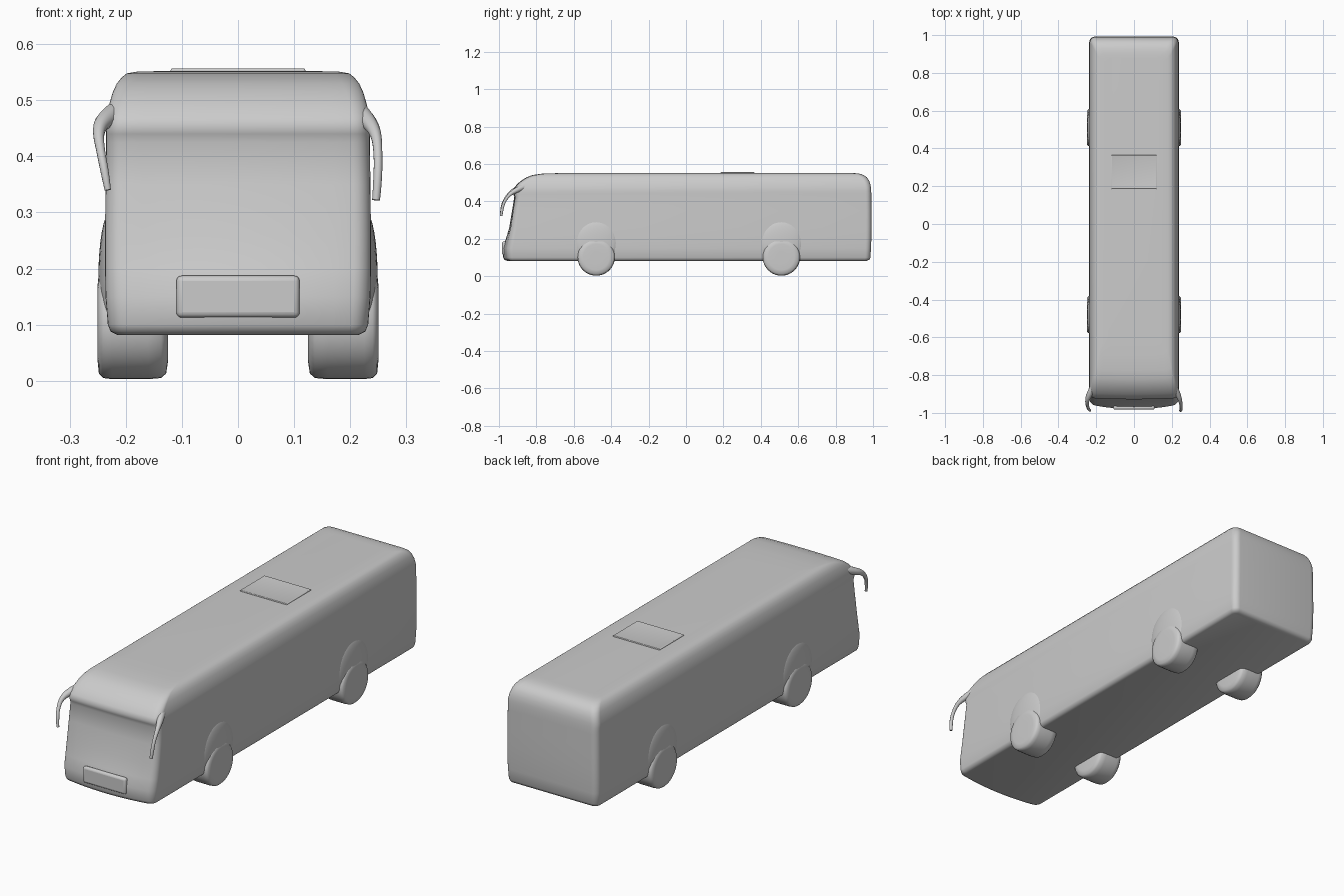
import bpy, bmesh, math
from mathutils import Matrix

if "Cube" in bpy.data.objects:
    bpy.data.objects.remove(bpy.data.objects["Cube"])


def finish(bm, name, angle=50):
    bmesh.ops.recalc_face_normals(bm, faces=bm.faces[:])
    me = bpy.data.meshes.new(name)
    bm.to_mesh(me)
    bm.free()
    ob = bpy.data.objects.new(name, me)
    bpy.context.collection.objects.link(ob)
    bpy.ops.object.select_all(action='DESELECT')
    ob.select_set(True)
    bpy.context.view_layer.objects.active = ob
    bpy.ops.object.shade_smooth_by_angle(angle=math.radians(angle))
    return ob


def loft(bm, rings):
    rows = [[bm.verts.new(p) for p in r] for r in rings]
    n = len(rows[0])
    for a, b in zip(rows, rows[1:]):
        for i in range(n):
            bm.faces.new((a[i], a[(i + 1) % n], b[(i + 1) % n], b[i]))
    bm.faces.new(rows[0][::-1])
    bm.faces.new(rows[-1])


# Horizontal rounded outline of the body, with a slightly bowed front
def outline(z, front, back, hw, r, bow):
    pts = []
    for cx, cy, a0 in ((hw - r, back - r, 0), (r - hw, back - r, 90),
                       (r - hw, front + r, 180), (hw - r, front + r, 270)):
        for k in range(7):
            a = math.radians(a0 + 15 * k)
            pts.append([cx + r * math.cos(a), cy + r * math.sin(a), z])
        if a0 == 180:
            pts += [[(r - hw) * (1 - k / 6), front, z] for k in range(1, 12)]
    for p in pts:
        if p[1] <= front + r:
            p[1] -= bow * (1 - (p[0] / hw) ** 2)
    return pts


# Body shell: z, front y, back y, half width, corner radius, front bow
levels = [
    (.082, -.935, .965, .215, .02, .02), (.088, -.948, .98, .227, .025, .023),
    (.10, -.952, .986, .232, .028, .025), (.15, -.955, .989, .236, .03, .025),
    (.20, -.945, .991, .237, .03, .018), (.26, -.935, .992, .237, .03, .01),
    (.35, -.922, .992, .236, .03, .008), (.425, -.912, .991, .235, .03, .006),
    (.44, -.918, .991, .235, .03, .006), (.455, -.922, .99, .235, .03, .006),
    (.472, -.914, .989, .234, .03, .006), (.495, -.895, .985, .229, .03, .006),
    (.515, -.87, .977, .223, .03, .006), (.53, -.845, .966, .216, .03, .006),
    (.541, -.815, .95, .207, .03, .006), (.548, -.77, .93, .198, .03, .006),
    (.551, -.69, .905, .18, .03, .006), (.552, -.62, .88, .14, .03, .0)]
bm = bmesh.new()
loft(bm, [outline(*l) for l in levels])
finish(bm, "bus_body", 60)

# Wheels: revolved rounded profile (x, radius)
profile = [(.125, .07), (.128, .09), (.137, .098), (.16, .1), (.225, .1),
           (.24, .098), (.248, .09), (.25, .07), (.25, .03)]
for y, label in ((-.48, "front"), (.51, "rear")):
    for s, side in ((1, "right"), (-1, "left")):
        bm = bmesh.new()
        rings = [[(s * x, y + r * math.cos(a), .103 + r * math.sin(a))
                  for a in (math.tau * k / 40 for k in range(40))]
                 for x, r in profile]
        loft(bm, rings)
        finish(bm, f"{label}_{side}_wheel")

        # Soft bulge of the side panel above the wheel
        bm = bmesh.new()
        m = Matrix.Translation((s * .228, y, .18)) @ Matrix.Diagonal((.021, .115, .12, 1))
        bmesh.ops.create_uvsphere(bm, u_segments=32, v_segments=16, radius=1, matrix=m)
        bmesh.ops.bisect_plane(bm, geom=bm.verts[:] + bm.edges[:] + bm.faces[:],
                               plane_co=(0, 0, .083), plane_no=(0, 0, -1), clear_outer=True)
        finish(bm, f"{label}_{side}_wheel_arch")

# Drooping mirror arms growing out of the roof lip: x, y, z, thickness
arms = {
    "right": [(.212, -.86, .482, 1.9), (.232, -.9, .464, 1.6), (.247, -.942, .44, 1.0),
              (.25, -.972, .40, .8), (.249, -.985, .355, .85), (.246, -.988, .322, .75)],
    "left": [(-.212, -.86, .482, 2.0), (-.236, -.9, .468, 1.8), (-.25, -.94, .447, 1.1),
             (-.245, -.97, .41, .8), (-.237, -.985, .37, .8), (-.232, -.988, .34, .6)]}
for side, pts in arms.items():
    cu = bpy.data.curves.new(f"{side}_mirror", 'CURVE')
    cu.dimensions = '3D'
    cu.bevel_depth = .0095
    cu.bevel_resolution = 4
    cu.use_fill_caps = True
    sp = cu.splines.new('NURBS')
    sp.points.add(len(pts) - 1)
    for p, (x, y, z, r) in zip(sp.points, pts):
        p.co = (x, y, z, 1)
        p.radius = r
    sp.use_endpoint_u = True
    sp.order_u = 3
    sp.resolution_u = 8
    bpy.context.collection.objects.link(bpy.data.objects.new(f"{side}_mirror", cu))


# Box with an optional sunken top, softened with a bevel
def box(name, loc, size, bevel, sink=None, tilt=0):
    bm = bmesh.new()
    m = Matrix.Translation(loc) @ Matrix.Rotation(tilt, 4, 'X') @ Matrix.Diagonal((*size, 1))
    bmesh.ops.create_cube(bm, size=1, matrix=m)
    if sink:
        bm.normal_update()
        top = [f for f in bm.faces if f.normal.z > .9]
        bmesh.ops.inset_region(bm, faces=top, thickness=sink[0])
        bmesh.ops.translate(bm, verts=top[0].verts[:], vec=(0, 0, -sink[1]))
    ob = finish(bm, name)
    mod = ob.modifiers.new("bevel", 'BEVEL')
    mod.width = bevel
    mod.segments = 3
    return ob


# Roof hatch and front number-plate panel
box("roof_hatch", (0, .275, .552), (.24, .18, .011), .004, (.03, .004))
box("front_panel", (0, -.972, .15), (.22, .022, .075), .01)
